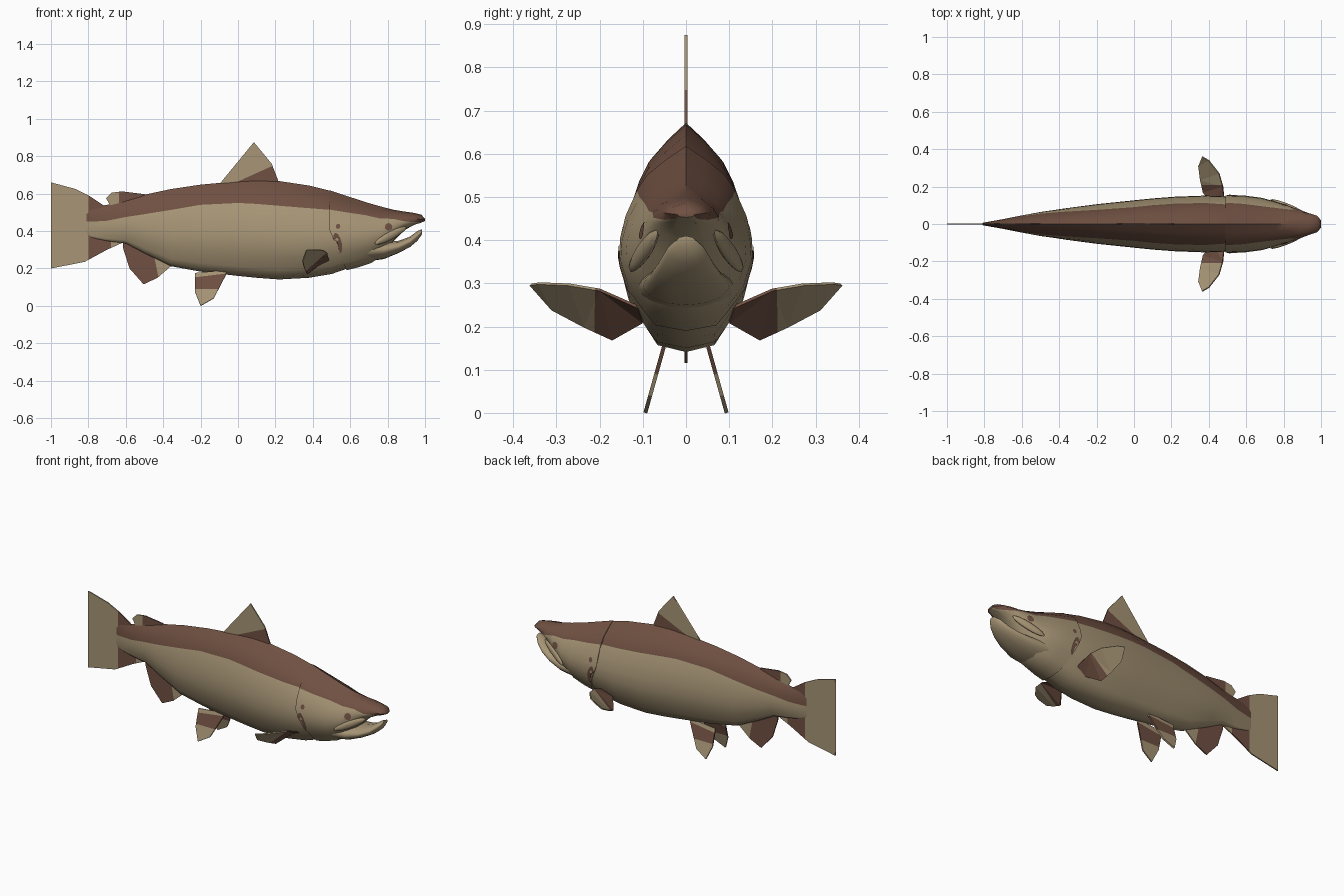
import bpy, bmesh, math
from mathutils import Vector
from mathutils.bvhtree import BVHTree

if "Cube" in bpy.data.objects:
    bpy.data.objects.remove(bpy.data.objects["Cube"])


def material(name, rgb):
    m = bpy.data.materials.new(name)
    m.diffuse_color = (*rgb, 1)
    m.use_nodes = True
    m.node_tree.nodes["Principled BSDF"].inputs["Base Color"].default_value = m.diffuse_color
    return m


TAN = material("tan flank", (0.385, 0.300, 0.180))
BROWN = material("brown back", (0.160, 0.080, 0.054))


def finish(bm, name, smooth=True):
    me = bpy.data.meshes.new(name)
    bm.to_mesh(me)
    bm.free()
    ob = bpy.data.objects.new(name, me)
    bpy.context.collection.objects.link(ob)
    me.materials.append(TAN)
    me.materials.append(BROWN)
    if smooth:
        bpy.ops.object.select_all(action='DESELECT')
        ob.select_set(True)
        bpy.context.view_layer.objects.active = ob
        bpy.ops.object.shade_smooth_by_angle(angle=math.radians(50))
    return ob


# Half cross-section: (height fraction, width fraction)
SECTION = [(0, 0), (.03, .45), (.2, .85), (.37, 1), (.55, .97), (.72, .8), (.87, .53), (1, 0)]


def fish_width(t):
    for (a, wa), (b, wb) in zip(SECTION, SECTION[1:]):
        if t <= b:
            return wa + (wb - wa) * (t - a) / (b - a)
    return 0


def round_width(t):
    return math.sqrt(max(0, 1 - (2 * t - 1) ** 2))


def loft(name, stations, width=fish_width, brown_back=True):
    """Stations: x, top z, bottom z, colour line z, half width, forward lean of the belly."""
    bm = bmesh.new()
    rings = []
    for x, zt, zb, zc, hw, lean in stations:
        tb = (zc - zb) / (zt - zb)
        ts = [1, 1 - (1 - tb) * .3, 1 - (1 - tb) * .65, tb, tb * .82, tb * .66,
              tb * .5, tb * .3, tb * .13, .03, 0]
        half = [(x + lean * max(0, .5 - t) / .5, hw * width(t), zb + (zt - zb) * t) for t in ts]
        ring = half + [(px, -py, pz) for px, py, pz in half[-2:0:-1]]
        rings.append([bm.verts.new(p) for p in ring])
    n = len(rings[0])
    for a, b in zip(rings, rings[1:]):
        for i in range(n):
            j = (i + 1) % n
            f = bm.faces.new((a[i], a[j], b[j], b[i]))
            f.material_index = int(brown_back and (i < 3 or i >= n - 3))
    bm.faces.new(rings[0])
    bm.faces.new(rings[-1]).material_index = int(brown_back)
    bmesh.ops.recalc_face_normals(bm, faces=bm.faces)
    return finish(bm, name)


# Body from tail root to behind the gill covers
loft("body", [
    (-.81, .51, .38, .45, .006, 0), (-.78, .528, .362, .45, .012, 0),
    (-.70, .54, .345, .455, .026, 0), (-.60, .564, .333, .475, .046, 0),
    (-.50, .594, .28, .49, .065, 0), (-.36, .624, .212, .513, .085, 0),
    (-.20, .648, .183, .54, .106, 0), (0, .666, .16, .55, .127, 0),
    (.10, .672, .15, .545, .137, 0), (.22, .667, .141, .535, .146, 0),
    (.38, .643, .15, .522, .152, 0), (.50, .613, .17, .513, .148, 0),
    (.60, .575, .205, .497, .138, 0)])

# Head with gill cover edge and hooked upper jaw
head = loft("head", [
    (.49, .618, .19, .515, .156, .09), (.58, .588, .205, .50, .152, .06),
    (.68, .555, .228, .485, .14, .03), (.76, .532, .26, .467, .118, 0),
    (.83, .514, .345, .465, .096, 0), (.89, .504, .405, .452, .077, 0),
    (.94, .497, .432, .447, .058, 0), (.98, .487, .445, .449, .044, 0),
    (1.0, .466, .453, .456, .02, 0)])

# Lower jaw, curving up to the tip
loft("lower_jaw", [
    (.68, .36, .236, .31, .112, 0), (.78, .345, .25, .31, .1, 0),
    (.86, .348, .283, .325, .083, 0), (.92, .37, .315, .35, .064, 0),
    (.96, .40, .348, .38, .045, 0), (.985, .41, .385, .40, .022, 0)],
    width=round_width, brown_back=False)


# Upper lip plates at the mouth corners
for side, label in ((1, "left"), (-1, "right")):
    bm = bmesh.new()
    bmesh.ops.create_uvsphere(bm, u_segments=12, v_segments=8, radius=1)
    for v in bm.verts:
        x, y, z = v.co.x * .085, v.co.y * .014, v.co.z * .024
        v.co = (.815 + x, side * (.098 - x * .38 + y), .375 + z + x * .5)
    finish(bm, "lip_" + label)


# Painted spots laid onto the head
bm = bmesh.new()
bm.from_mesh(head.data)
tree = BVHTree.FromBMesh(bm)
bm.free()


def spot(name, cx, cz, rx, rz, slant=0):
    bm = bmesh.new()
    for side in (1, -1):
        pts = [(cx, cz)]
        for k in range(12):
            a = math.tau * k / 12
            dz = rz * math.sin(a)
            pts.append((cx + rx * math.cos(a) + slant * dz, cz + dz))
        vs = []
        for x, z in pts:
            hit = tree.ray_cast(Vector((x, side, z)), Vector((0, -side, 0)))[0]
            y = hit.y if hit else side * .1
            vs.append(bm.verts.new((x, y + side * .003, z)))
        for k in range(12):
            tri = [vs[0], vs[1 + k], vs[1 + (k + 1) % 12]]
            f = bm.faces.new(tri if side < 0 else tri[::-1])
            f.material_index = 1
    bmesh.ops.recalc_face_normals(bm, faces=[])
    finish(bm, name)


spot("eyes", .805, .422, .02, .02)
spot("gill_patches", .533, .335, .022, .055, -.2)
spot("gill_dots", .535, .425, .012, .014)


# Thin fins: outline, cut lines (point, normal), and a rule for brown faces
def fin(name, pts, cuts, is_brown, thick=.007):
    bm = bmesh.new()
    bm.faces.new([bm.verts.new(p) for p in pts])
    bmesh.ops.triangulate(bm, faces=bm.faces[:])
    for co, no in cuts:
        bmesh.ops.bisect_plane(bm, geom=bm.verts[:] + bm.edges[:] + bm.faces[:],
                               plane_co=co, plane_no=no)
    for f in bm.faces:
        f.material_index = int(is_brown(f.calc_center_median()))
    ob = finish(bm, name, smooth=False)
    mod = ob.modifiers.new("thickness", 'SOLIDIFY')
    mod.thickness = thick
    mod.offset = 0


def flat(pts):
    return [(x, 0, z) for x, z in pts]


fin("dorsal_fin", flat([(-.10, .65), (0, .745), (.085, .875), (.18, .76), (.215, .67), (.2, .64)]),
    [((0, 0, .665), (-.45, 0, 1))], lambda c: c.z - .665 < .45 * c.x)

fin("tail_fin", flat([(-1, .66), (-.98, .55), (-.973, .43), (-.98, .31), (-1, .20), (-.82, .235),
                      (-.70, .30), (-.6, .345), (-.6, .5), (-.70, .525), (-.79, .585), (-.87, .625)]),
    [((-.80, 0, 0), (1, 0, 0)), ((-.68, 0, 0), (1, 0, 0))], lambda c: -.80 < c.x < -.68)

fin("adipose_fin", flat([(-.68, .53), (-.705, .575), (-.675, .605), (-.62, .612), (-.5, .597), (-.5, .55)]),
    [((-.635, 0, 0), (1, 0, 0))], lambda c: c.x > -.635)

fin("anal_fin", flat([(-.615, .34), (-.615, .31), (-.58, .2), (-.505, .115), (-.43, .15),
                      (-.355, .215), (-.40, .28)]),
    [((-.435, 0, .2), (1, 0, .2))], lambda c: c.x + .435 + .2 * (c.z - .2) < 0)

for side, label in ((1, "left"), (-1, "right")):
    fin("pelvic_fin_" + label,
        [(x, side * (.048 + (.165 - z) * .28), z) for x, z in
         [(-.06, .19), (-.23, .175), (-.23, .075), (-.2, 0), (-.13, .04), (-.065, .165)]],
        [((-.2, 0, .09), (0, 0, 1)), ((-.2, 0, .155), (-.12, 0, 1))],
        lambda c: c.z > .09 and c.z - .155 < .12 * (c.x + .2), .009)
    fin("pectoral_fin_" + label,
        [(x, side * y, z) for x, y, z in
         [(.485, .11, .245), (.475, .2, .285), (.455, .27, .297), (.40, .34, .30), (.365, .36, .297),
          (.345, .31, .24), (.355, .235, .20), (.37, .17, .17), (.42, .10, .21)]],
        [((0, side * .21, 0), (0, 1, 0))], lambda c: abs(c.y) < .21)
